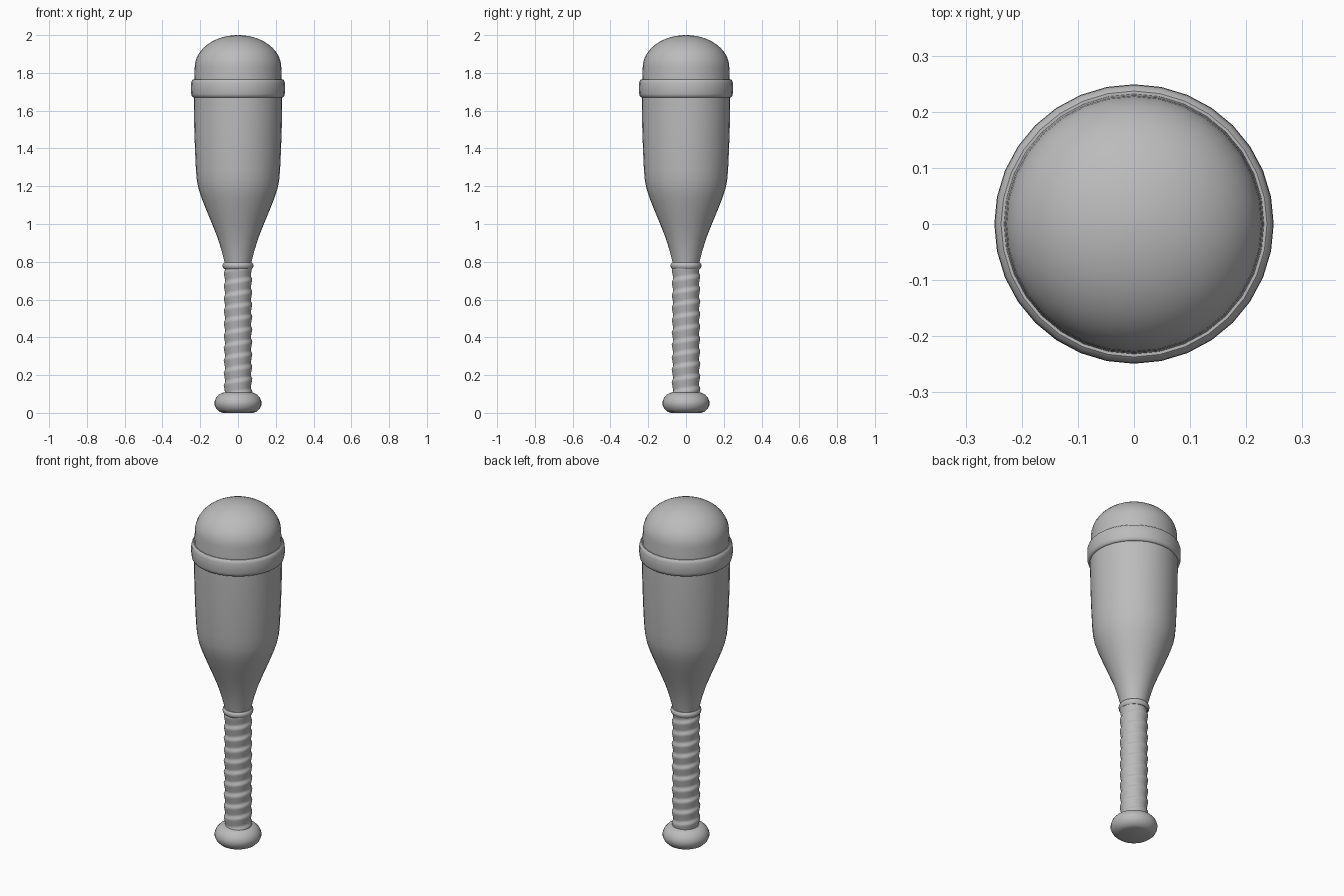
import bpy
import math

cube = bpy.data.objects.get("Cube")
if cube:
    bpy.data.objects.remove(cube, do_unlink=True)

grey = bpy.data.materials.new("plain grey")
grey.use_nodes = True
colour = (0.5, 0.5, 0.5, 1)
grey.diffuse_color = colour
grey.node_tree.nodes["Principled BSDF"].inputs["Base Color"].default_value = colour


def lathe(name, profile, sides=32, closed=False, relief=None):
    """Turn an (r, z) profile about z; relief(angle, z) adds to the radius."""
    verts, faces, rings = [], [], len(profile)
    for r, z in profile:
        for i in range(sides):
            a = math.tau * i / sides
            rr = r + (relief(a, z) if relief else 0)
            verts.append((rr * math.cos(a), rr * math.sin(a), z))
    for j in range(rings if closed else rings - 1):
        k = (j + 1) % rings
        for i in range(sides):
            n = (i + 1) % sides
            faces.append((j * sides + i, j * sides + n, k * sides + n, k * sides + i))
    if not closed:
        faces.append(tuple(reversed(range(sides))))
        faces.append(tuple(range((rings - 1) * sides, rings * sides)))
    mesh = bpy.data.meshes.new(name)
    mesh.from_pydata(verts, [], faces)
    mesh.materials.append(grey)
    obj = bpy.data.objects.new(name, mesh)
    bpy.context.collection.objects.link(obj)
    bpy.ops.object.select_all(action="DESELECT")
    obj.select_set(True)
    bpy.context.view_layer.objects.active = obj
    bpy.ops.object.shade_smooth_by_angle(angle=math.radians(40))
    return obj


# Flattened pommel at the foot
lathe("pommel", [(0.08, 0), (0.098, 0.006), (0.115, 0.022), (0.124, 0.042),
                 (0.124, 0.06), (0.116, 0.08), (0.102, 0.096), (0.085, 0.106),
                 (0.06, 0.11)])


# Handle wrapped in overlapping spiral tape
def tape(angle, z):
    turn = (z / 0.066 - angle / math.tau) % 1
    return 0.009 * (turn / 0.75 if turn < 0.75 else (1 - turn) / 0.25)


lathe("wrapped_grip", [(0.067, 0.09 + 0.69 * i / 84) for i in range(85)],
      sides=40, relief=tape)

# Collar between grip and barrel
lathe("grip_collar", [(0.06, 0.763), (0.074, 0.763), (0.08, 0.77), (0.082, 0.78),
                      (0.08, 0.79), (0.074, 0.796), (0.06, 0.796)], closed=True)

# Barrel with flared neck and domed tip
dome = [(0.229 * math.cos(t), 1.83 + 0.17 * math.sin(t))
        for t in (math.pi / 2 * i / 12 for i in range(12))]
lathe("barrel", [(0.066, 0.77), (0.072, 0.8), (0.087, 0.86), (0.109, 0.93),
                 (0.137, 1.0), (0.166, 1.07), (0.194, 1.14), (0.209, 1.185),
                 (0.218, 1.23), (0.223, 1.29), (0.228, 1.4), (0.232, 1.52),
                 (0.234, 1.64), (0.234, 1.72), (0.231, 1.78)] + dome + [(0.005, 2.0)])

# Raised band around the barrel
lathe("barrel_band", [(0.225, 1.67), (0.237, 1.67), (0.244, 1.675), (0.248, 1.69),
                      (0.249, 1.72), (0.248, 1.747), (0.244, 1.76), (0.237, 1.766),
                      (0.225, 1.766)], closed=True)
